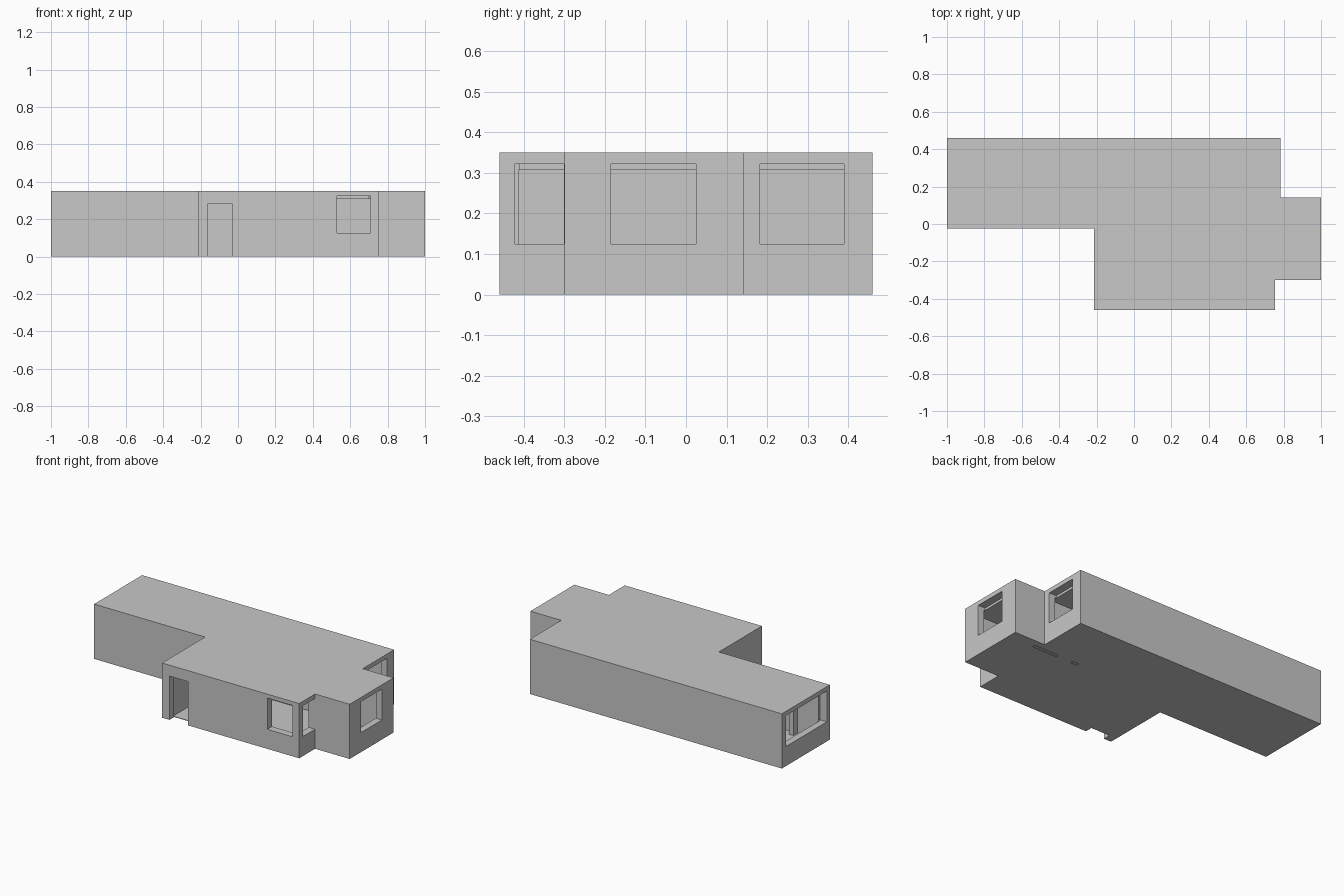
import bpy
import bmesh

if "Cube" in bpy.data.objects:
    bpy.data.objects.remove(bpy.data.objects["Cube"], do_unlink=True)

H = 0.35        # overall height
CEIL = 0.307    # underside of the roof
FLOOR = 0.004   # top of the thin floor

grey = bpy.data.materials.new("plain_grey")
grey.use_nodes = True
colour = (0.58, 0.58, 0.58, 1)
grey.diffuse_color = colour
grey.node_tree.nodes["Principled BSDF"].inputs["Base Color"].default_value = colour


def prism(name, outline, z0, z1):
    """Extrude a counter-clockwise floor outline from z0 to z1."""
    bm = bmesh.new()
    base = bm.faces.new([bm.verts.new((x, y, z0)) for x, y in outline])
    top = bmesh.ops.extrude_face_region(bm, geom=[base])["geom"]
    bmesh.ops.translate(bm, vec=(0, 0, z1 - z0),
                        verts=[g for g in top if isinstance(g, bmesh.types.BMVert)])
    bmesh.ops.recalc_face_normals(bm, faces=bm.faces)
    mesh = bpy.data.meshes.new(name)
    bm.to_mesh(mesh)
    bm.free()
    mesh.materials.append(grey)
    obj = bpy.data.objects.new(name, mesh)
    bpy.context.collection.objects.link(obj)
    return obj


def box(name, x0, x1, y0, y1, z0, z1):
    return prism(name, [(x0, y0), (x1, y0), (x1, y1), (x0, y1)], z0, z1)


# Building mass: long rear wing, front block and side bay
house = prism("house_shell", [
    (-1, -0.025), (-0.215, -0.025), (-0.215, -0.46), (0.755, -0.46),
    (0.755, -0.3), (1, -0.3), (1, 0.143), (0.782, 0.143),
    (0.782, 0.46), (-1, 0.46)], 0, H)

cutters = [
    # Rooms: the front room opens into the side bay
    prism("front_room", [
        (-0.17, -0.413), (0.71, -0.413), (0.71, -0.257), (0.957, -0.257),
        (0.957, 0.1), (-0.17, 0.1)], FLOOR, CEIL),
    box("rear_room", -0.17, 0.738, 0.143, 0.417, FLOOR, CEIL),
    box("wing_room", -0.957, -0.215, 0.018, 0.417, FLOOR, CEIL),
    # Front door and front window
    box("front_door", -0.163, -0.03, -0.5, -0.412, -0.1, 0.28),
    box("front_window", 0.53, 0.709, -0.5, -0.41, 0.125, 0.325),
    # Windows on the +x side
    box("corner_window", 0.7, 0.8, -0.421, -0.301, 0.125, 0.322),
    box("bay_window", 0.95, 1.1, -0.185, 0.025, 0.125, 0.322),
    box("rear_window", 0.73, 0.85, 0.183, 0.39, 0.125, 0.322),
    # Wide window at the far end of the wing
    box("wing_window", -1.1, -0.95, 0.005, 0.42, 0.125, 0.322),
    # Narrow gaps in the floor beside the partition
    box("floor_gap_wide", 0.64, 0.82, 0.08, 0.099, -0.1, 0.05),
    box("floor_gap_small", 0.49, 0.54, 0.08, 0.099, -0.1, 0.05),
]

# Cut all openings, keep the resulting mesh and drop the cutters
for cutter in cutters:
    cutter.hide_render = True
    cut = house.modifiers.new(cutter.name, "BOOLEAN")
    cut.operation = "DIFFERENCE"
    cut.solver = "EXACT"
    cut.object = cutter
bpy.context.view_layer.update()
graph = bpy.context.evaluated_depsgraph_get()
result = bpy.data.meshes.new_from_object(house.evaluated_get(graph))
house.modifiers.clear()
house.data = result
for cutter in cutters:
    bpy.data.objects.remove(cutter, do_unlink=True)

# Short pier inside the wing
box("wing_pier", -0.8, -0.77, 0.018, 0.058, FLOOR, CEIL)
